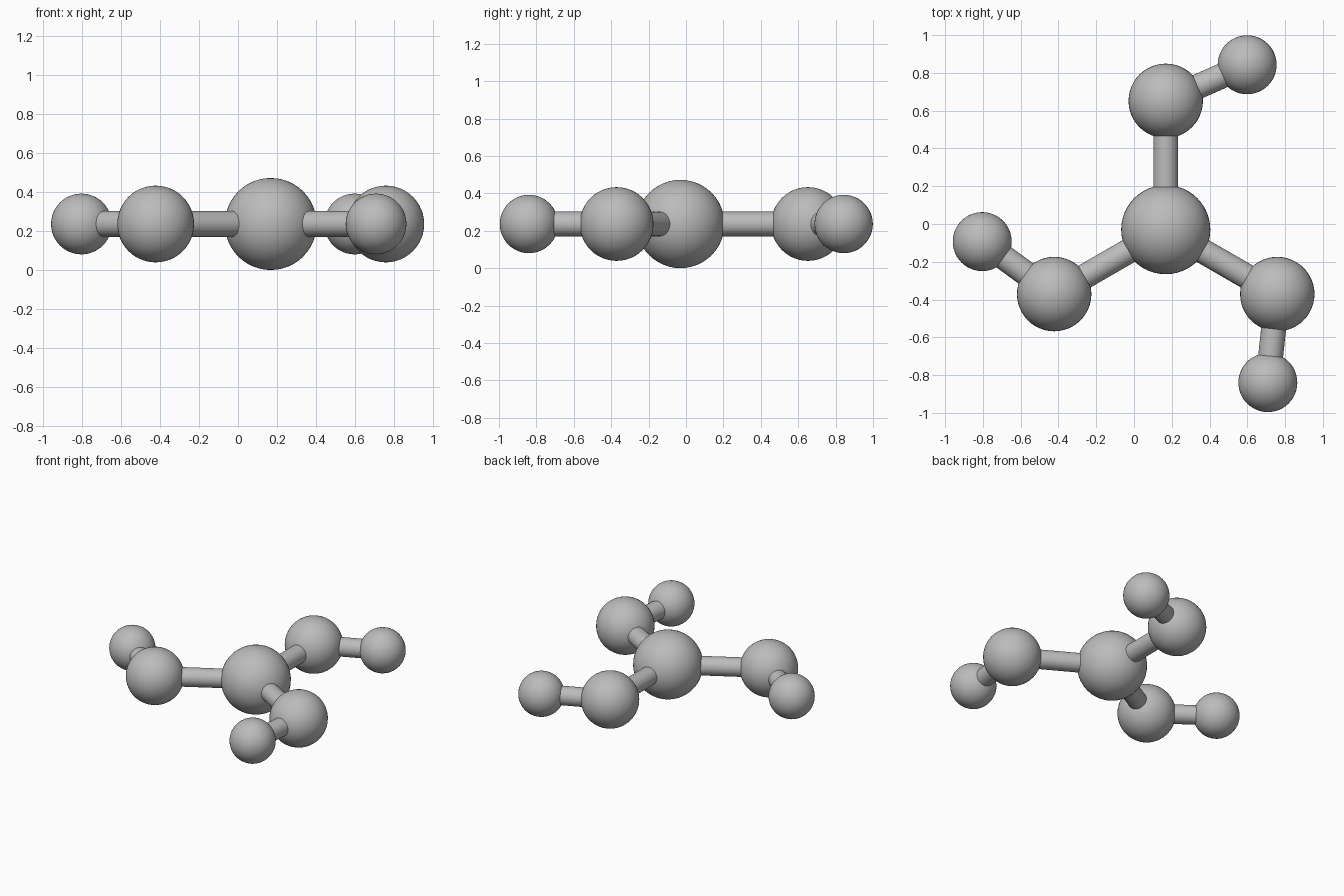
import bpy
from math import radians
from mathutils import Vector, Matrix

cube = bpy.data.objects.get("Cube")
if cube:
    bpy.data.objects.remove(cube, do_unlink=True)

grey = bpy.data.materials.new("grey")
grey.use_nodes = True
colour = (0.5, 0.5, 0.5, 1)
grey.diffuse_color = colour
grey.node_tree.nodes["Principled BSDF"].inputs["Base Color"].default_value = colour


def finish(name):
    ob = bpy.context.object
    ob.name = name
    ob.data.materials.append(grey)
    bpy.ops.object.shade_smooth_by_angle()


def ball(name, centre, radius):
    bpy.ops.mesh.primitive_uv_sphere_add(segments=48, ring_count=24,
                                         radius=radius, location=centre)
    finish(name)


def rod(name, start, end, radius=0.066):
    span = end - start
    bpy.ops.mesh.primitive_cylinder_add(
        vertices=32, radius=radius, depth=span.length,
        location=(start + end) / 2,
        rotation=span.to_track_quat('Z', 'Y').to_euler())
    finish(name)


# Central ball
hub = Vector((0.168, -0.030, 0.236))
ball("centre_ball", hub, 0.236)

# Three identical bent arms around the centre
for label, angle in (("back", 0), ("left", -120), ("right", 120)):
    turn = Matrix.Rotation(radians(angle), 3, 'Z')
    elbow = hub + turn @ Vector((0, 0.682, 0))
    tip = elbow + turn @ Vector((0.431, 0.191, 0))
    rod(label + "_inner_rod", hub, elbow)
    rod(label + "_outer_rod", elbow, tip)
    ball(label + "_middle_ball", elbow, 0.197)
    ball(label + "_end_ball", tip, 0.156)
